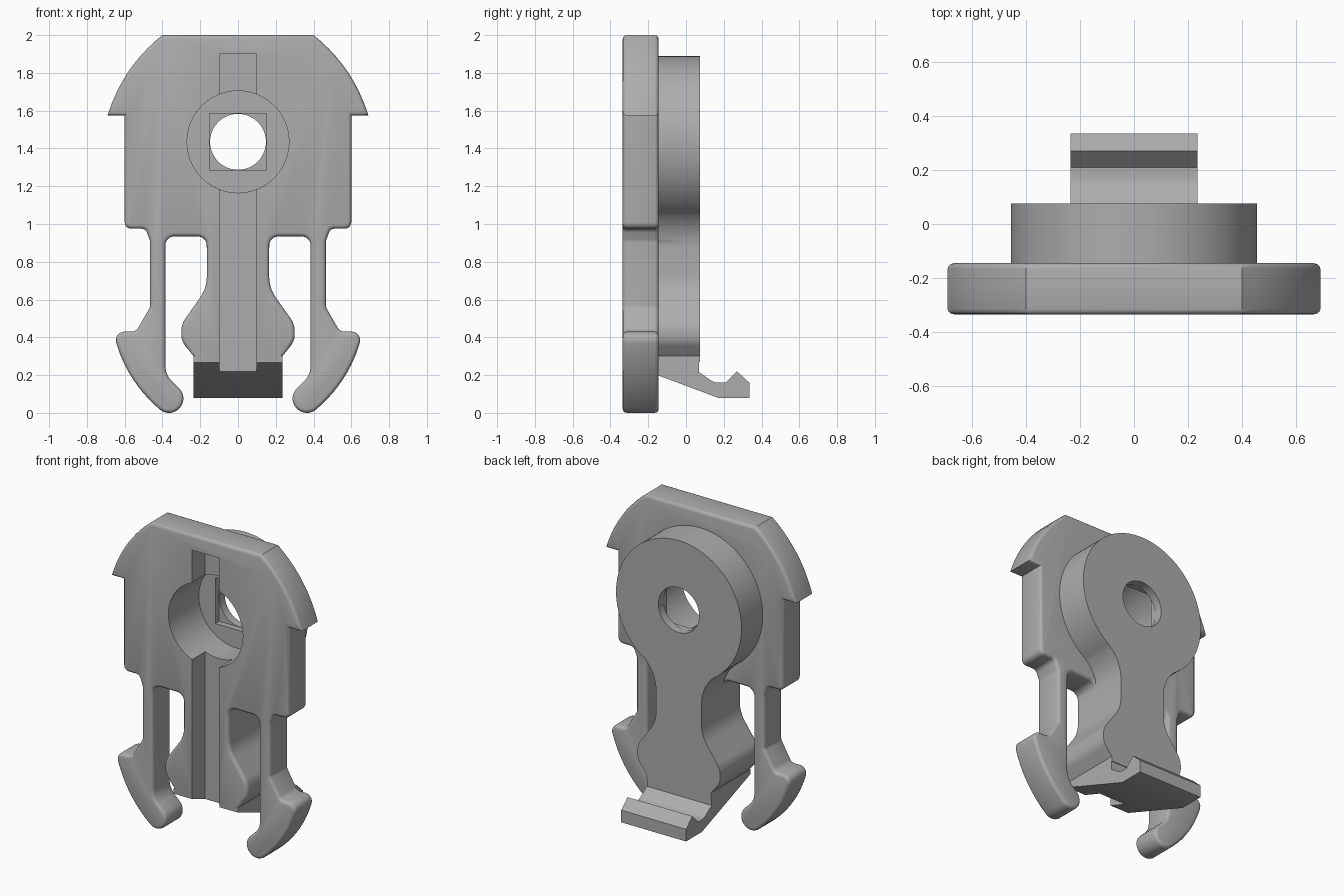
import bpy, bmesh
from math import sin, cos, tan, radians
from mathutils import Vector

cube = bpy.data.objects.get("Cube")
if cube:
    bpy.data.objects.remove(cube, do_unlink=True)

grey = bpy.data.materials.new("mid_grey")
grey.use_nodes = True
colour = (0.42, 0.42, 0.42, 1)
grey.diffuse_color = colour
grey.node_tree.nodes["Principled BSDF"].inputs["Base Color"].default_value = colour


def arc(cx, cz, r, a0, a1, n):
    """Points on a circle between two angles in degrees."""
    angles = [radians(a0 + (a1 - a0) * i / n) for i in range(n + 1)]
    return [(cx + r * cos(a), cz + r * sin(a)) for a in angles]


def bow(p, q, bulge, n=10):
    """Inner points of a bowed line, bulging to the left of p -> q."""
    p, q = Vector(p), Vector(q)
    d = q - p
    side = Vector((-d.y, d.x)).normalized()
    steps = [i / n for i in range(1, n)]
    return [tuple(p + d * t + side * (4 * bulge * t * (1 - t))) for t in steps]


def rounded(points, n=6):
    """Round each corner given as (x, z, radius); leave (x, z) corners alone."""
    out = []
    for i, p in enumerate(points):
        if len(p) == 2:
            out.append(p)
            continue
        c = Vector(p[:2])
        u = (Vector(points[i - 1][:2]) - c).normalized()
        v = (Vector(points[i + 1][:2]) - c).normalized()
        half = u.angle(v) / 2
        a, b = c + u * p[2] / tan(half), c + v * p[2] / tan(half)
        mid = c + (u + v).normalized() * (p[2] / sin(half))
        start, end = a - mid, b - mid
        turn = start.angle(end)
        for k in range(n + 1):
            t = k / n
            w = (start * sin((1 - t) * turn) + end * sin(t * turn)) / sin(turn)
            out.append(tuple(mid + w))
    return out


def mirrored(half):
    """Close a right-hand outline with its mirror image."""
    left = [(-x, z) for x, z in reversed(half) if x > 1e-5]
    return half + left


def prism(name, outline, lo, hi, axis="Y", bevel=0):
    """Extrude an outline along an axis, optionally rounding the rims."""
    bm = bmesh.new()
    if axis == "Y":
        place = lambda p, t: (p[0], t, p[1])
    else:
        place = lambda p, t: (t, p[0], p[1])
    face = bm.faces.new([bm.verts.new(place(p, lo)) for p in outline])
    extruded = bmesh.ops.extrude_face_region(bm, geom=[face], use_keep_orig=True)
    new_verts = [g for g in extruded["geom"] if isinstance(g, bmesh.types.BMVert)]
    shift = Vector(place((0, 0), hi - lo))
    bmesh.ops.translate(bm, vec=shift, verts=new_verts)
    bmesh.ops.recalc_face_normals(bm, faces=bm.faces[:])
    if bevel:
        rims = [e for e in bm.edges if abs(e.verts[0].co.y - e.verts[1].co.y) < 1e-6]
        bmesh.ops.bevel(bm, geom=rims, offset=bevel, segments=3, profile=0.5,
                        affect="EDGES", clamp_overlap=False)
    mesh = bpy.data.meshes.new(name)
    bm.to_mesh(mesh)
    bm.free()
    obj = bpy.data.objects.new(name, mesh)
    bpy.context.collection.objects.link(obj)
    mesh.materials.append(grey)
    return obj


def combine(target, other, operation):
    mod = target.modifiers.new(other.name, "BOOLEAN")
    mod.object, mod.operation, mod.solver = other, operation, "EXACT"
    bpy.context.view_layer.objects.active = target
    bpy.ops.object.modifier_apply(modifier=mod.name)
    bpy.data.objects.remove(other, do_unlink=True)


FRONT, PLATE_BACK, BOSS_BACK = -0.335, -0.145, 0.075
HUB = 1.435

# Lower tongue, shared by the plate and the boss
tongue = [(0.165, 0.66, 0.2), (0.30, 0.47, 0.12), (0.30, 0.38, 0.1),
          (0.235, 0.30), (0.235, 0.27)]

# Front plate with arched head, shoulders and two sprung hooks
head = [(0.40, 2.0)] + bow((0.40, 2.0), (0.69, 1.575), 0.04) + [(0.69, 1.575)]
arm = [(0.60, 1.575), (0.60, 0.975, 0.035), (0.49, 0.975, 0.03), (0.465, 0.91, 0.05),
       (0.465, 0.56, 0.04), (0.54, 0.43, 0.04), (0.655, 0.43, 0.045)]
tip = arc(0.365, 0.076, 0.076, -45, -225, 14)
hook = [(0.645, 0.37)] + bow((0.645, 0.37), tip[0], -0.03) + tip
inner = [(0.385, 0.20, 0.12), (0.385, 0.935, 0.05), (0.165, 0.935, 0.05)]
# bow() bulges left of travel; the outline runs clockwise, so flip the hook side
hook[1:10] = bow((0.645, 0.37), tip[0], 0.03)
plate = prism("buckle_body", mirrored(rounded(head + arm + hook + inner + tongue)),
              FRONT, PLATE_BACK, bevel=0.02)

# Round rear boss running down into the tongue
neck = arc(0, HUB, 0.455, 90, -53.5, 36) + arc(0.423, 0.863, 0.258, 126.5, 180, 12)[1:]
boss = prism("rear_boss", mirrored(rounded(neck + tongue)), FRONT + 0.03, BOSS_BACK)
combine(plate, boss, "UNION")

# Release foot with ridge
foot_side = [(FRONT + 0.001, 0.30), (FRONT + 0.001, 0.268), (0.17, 0.08), (0.335, 0.08),
             (0.335, 0.16), (0.27, 0.22), (0.21, 0.16), (0.15, 0.16, 0.08),
             (0.07, 0.215), (0.07, 0.30)]
foot = prism("release_foot", rounded(foot_side), -0.235, 0.235, axis="X")
combine(plate, foot, "UNION")


# Front slot, hub bore, square pocket and through hole
def box(w, z0, z1):
    return [(-w, z0), (w, z0), (w, z1), (-w, z1)]


cuts = [("slot", box(0.098, 0.1, 1.9), -0.2),
        ("bore", arc(0, HUB, 0.27, 0, 352.5, 47), -0.02),
        ("pocket", box(0.15, HUB - 0.15, HUB + 0.15), 0.02),
        ("hole", arc(0, HUB, 0.148, 0, 352.5, 47), 0.2)]
for name, outline, depth in cuts:
    combine(plate, prism(name, outline, FRONT - 0.1, depth), "DIFFERENCE")

bpy.ops.object.select_all(action="DESELECT")
plate.select_set(True)
bpy.context.view_layer.objects.active = plate
bpy.ops.object.shade_smooth_by_angle(angle=radians(32))
